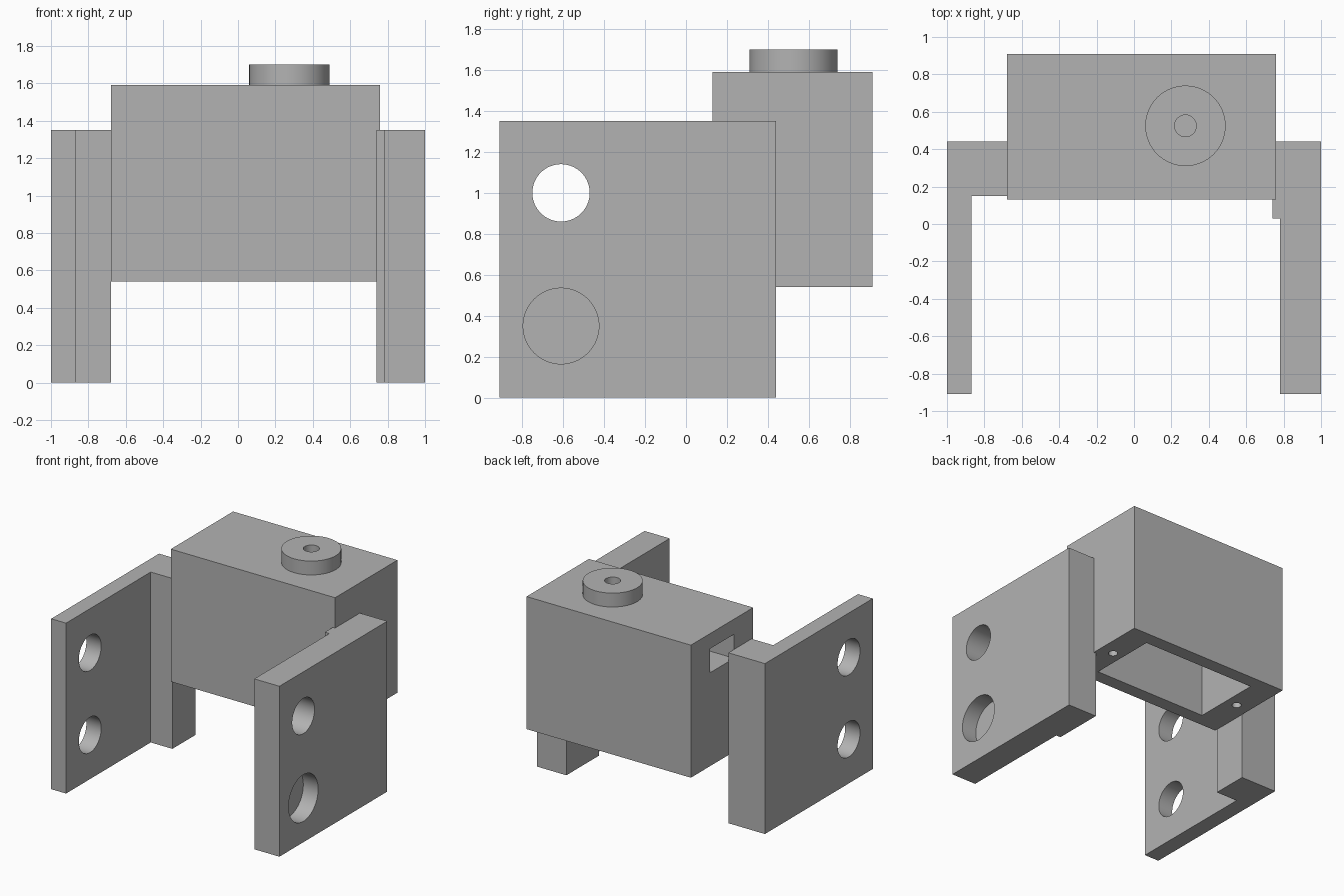
import bpy
import bmesh
from math import pi
from mathutils import Matrix, Vector

cube = bpy.data.objects.get("Cube")
if cube:
    bpy.data.objects.remove(cube, do_unlink=True)

grey = bpy.data.materials.new("plain_grey")
grey.use_nodes = True
grey.diffuse_color = (0.45, 0.45, 0.45, 1)
grey.node_tree.nodes["Principled BSDF"].inputs["Base Color"].default_value = grey.diffuse_color


def finish(name, bm):
    bmesh.ops.recalc_face_normals(bm, faces=bm.faces)
    mesh = bpy.data.meshes.new(name)
    bm.to_mesh(mesh)
    bm.free()
    mesh.materials.append(grey)
    obj = bpy.data.objects.new(name, mesh)
    bpy.context.collection.objects.link(obj)
    return obj


def box(name, low, high):
    low, high = Vector(low), Vector(high)
    bm = bmesh.new()
    place = Matrix.Translation((low + high) / 2) @ Matrix.Diagonal((*(high - low), 1))
    bmesh.ops.create_cube(bm, size=1, matrix=place)
    return finish(name, bm)


def cylinder(name, centre, radius, depth, along_x=False):
    bm = bmesh.new()
    place = Matrix.Translation(centre)
    if along_x:
        place = place @ Matrix.Rotation(pi / 2, 4, "Y")
    bmesh.ops.create_cone(bm, cap_ends=True, segments=64, radius1=radius,
                          radius2=radius, depth=depth, matrix=place)
    return finish(name, bm)


def extrude_profile(name, outline, height):
    bm = bmesh.new()
    face = bm.faces.new([bm.verts.new((x, y, 0)) for x, y in outline])
    top = bmesh.ops.extrude_face_region(bm, geom=[face])["geom"]
    bmesh.ops.translate(bm, vec=(0, 0, height),
                        verts=[v for v in top if isinstance(v, bmesh.types.BMVert)])
    return finish(name, bm)


def activate(obj):
    bpy.ops.object.select_all(action="DESELECT")
    obj.select_set(True)
    bpy.context.view_layer.objects.active = obj


def cut(obj, *cutters):
    activate(obj)
    for cutter in cutters:
        cutter.hide_render = True
        mod = obj.modifiers.new("cut", "BOOLEAN")
        mod.operation = "DIFFERENCE"
        mod.solver = "EXACT"
        mod.object = cutter
        bpy.ops.object.modifier_apply(modifier=mod.name)
        bpy.data.objects.remove(cutter, do_unlink=True)


FRONT, BACK, WALL_TOP = -0.91, 0.44, 1.35
HOLE_Y, HIGH, LOW = -0.61, 1.0, 0.35

# Right side plate with its thick rear foot and two through holes
right_plate = extrude_profile("right_plate", [
    (-1, FRONT), (-0.87, FRONT), (-0.87, 0.15),
    (-0.68, 0.15), (-0.68, BACK), (-1, BACK)], WALL_TOP)
cut(right_plate, *[cylinder("cutter", (-0.94, HOLE_Y, z), 0.14, 0.5, True)
                   for z in (HIGH, LOW)])

# Left side plate with a through hole and a wider blind recess
left_plate = extrude_profile("left_plate", [
    (1, FRONT), (0.78, FRONT), (0.78, 0.03),
    (0.74, 0.03), (0.74, BACK), (1, BACK)], WALL_TOP)
cut(left_plate,
    cylinder("cutter", (0.9, HOLE_Y, HIGH), 0.14, 0.5, True),
    cylinder("cutter", (1.02, HOLE_Y, LOW), 0.185, 0.3, True))

# Hollow housing, open below, with a side slot and two screw holes
housing = box("housing", (-0.68, 0.13, 0.54), (0.76, 0.91, 1.59))
cut(housing,
    box("cutter", (-0.46, 0.24, 0.4), (0.55, 0.8, 1.47)),
    box("cutter", (-0.8, 0.37, 1.28), (-0.3, 0.67, 1.47)),
    *[cylinder("cutter", (x, 0.52, 0.54), 0.035, 0.4) for x in (-0.56, 0.64)])

# Round boss with a centre hole on top of the housing
boss = cylinder("top_boss", (0.275, 0.525, 1.64), 0.215, 0.12)
cut(boss, cylinder("cutter", (0.275, 0.525, 1.7), 0.058, 0.2))

for part in (right_plate, left_plate, housing, boss):
    activate(part)
    bpy.ops.object.shade_smooth_by_angle()
